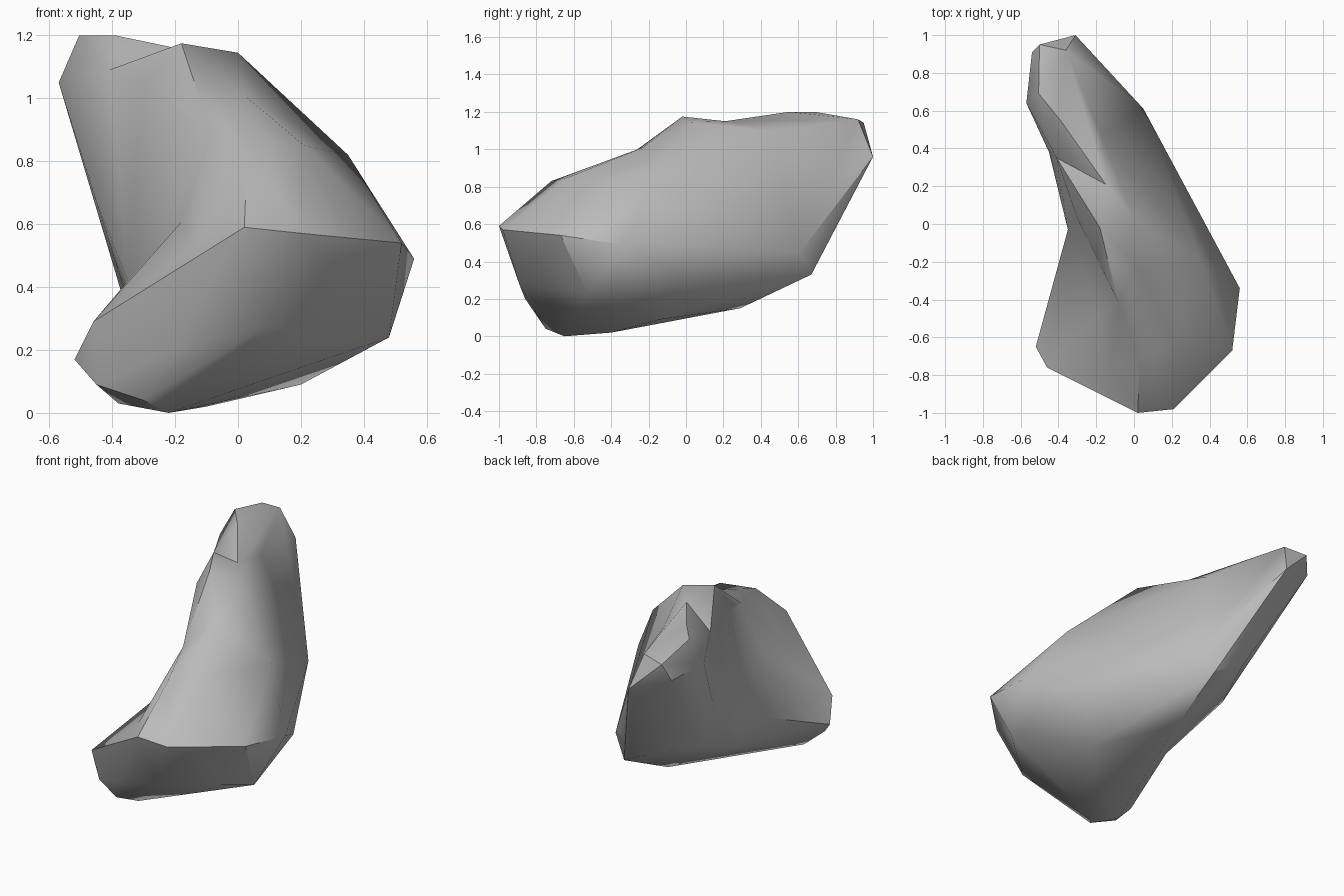
import bpy, bmesh, math

if "Cube" in bpy.data.objects:
    bpy.data.objects.remove(bpy.data.objects["Cube"])

stone = bpy.data.materials.new("grey stone")
stone.diffuse_color = (0.5, 0.5, 0.5, 1)
stone.use_nodes = True
stone.node_tree.nodes["Principled BSDF"].inputs["Base Color"].default_value = stone.diffuse_color

# corners that neighbouring lobes share
crest = [(-.18, -.02, 1.175), (0, .03, 1.145)]
shoulder = [(.35, -.18, .82), (.376, 0, .32), (.2, -.14, .09), (.56, -.34, .49)]
peak = [(.02, -.23, 1.01)]
brow = [(.03, -.72, .83), (.21, -.63, .85)]
front_edge = [(.02, -1, .59), (.21, -.98, .57), (.52, -.67, .54), (-.15, -.83, .48)]
neck_side = [(-.16, -.45, .63)]
rim = [(-.3, .03, 1.055), (-.19, -.19, .98), (-.085, -.41, .89)]
saddle = [(-.15, .21, 1.15), (-.17, .46, 1.095), (-.41, .35, 1.09)]
waist = [(-.35, -.03, .42), (-.3, -.07, .2)]
belly = [(-.1, -.4, .02), (-.08, .29, .15)]
keel = [(.05, .61, .45), (-.05, .67, .33), (-.23, .7, .42), (-.37, .35, .38)]
flank = [(-.45, .38, .67)]

# heavy front foot of the rock
foot = [(.48, -.53, .24), (-.46, -.76, .29), (-.52, -.65, .17), (-.45, -.7, .09),
        (-.38, -.6, .03), (-.22, -.65, 0), (-.3, -.75, .04), (-.2, -.86, .2),
        (.09, -.89, .275), (-.36, -.31, .17), (-.35, -.18, .27)]
# raised tip at the back
tip = [(-.31, 1, .96), (-.36, .92, 1.16), (-.5, .95, 1.142), (-.54, .91, 1.04),
       (-.57, .64, 1.05), (-.505, .69, 1.2), (-.39, .55, 1.2), (-.48, .45, .8)]


def lobe(name, points):
    """Convex stone chunk around a handful of corners."""
    bm = bmesh.new()
    for p in points:
        bm.verts.new(p)
    bmesh.ops.convex_hull(bm, input=bm.verts)
    loose = [v for v in bm.verts if not v.link_faces]
    bmesh.ops.delete(bm, geom=loose, context="VERTS")
    bmesh.ops.recalc_face_normals(bm, faces=bm.faces)
    me = bpy.data.meshes.new(name)
    bm.to_mesh(me)
    bm.free()
    me.materials.append(stone)
    ob = bpy.data.objects.new(name, me)
    bpy.context.collection.objects.link(ob)
    return ob


rock = lobe("rock", foot + front_edge + neck_side + shoulder + waist + belly)
others = [
    lobe("neck_lobe", front_edge + neck_side + brow + peak + rim[2:] + shoulder + waist[:1]),
    lobe("middle_lobe", rim + crest + peak + shoulder + saddle + waist + belly + keel + flank),
    lobe("tip_lobe", tip + saddle + keel + flank),
]

# fuse the lobes into one skin
for ob in others:
    mod = rock.modifiers.new("fuse", "BOOLEAN")
    mod.operation = "UNION"
    mod.solver = "EXACT"
    mod.object = ob
fused = bpy.data.meshes.new_from_object(
    rock.evaluated_get(bpy.context.evaluated_depsgraph_get()))
rock.modifiers.clear()
rock.data = fused
for ob in others:
    bpy.data.objects.remove(ob)

# tidy slivers along the seams
bm = bmesh.new()
bm.from_mesh(fused)
bmesh.ops.remove_doubles(bm, verts=bm.verts, dist=0.004)
bmesh.ops.triangulate(bm, faces=bm.faces)
bmesh.ops.recalc_face_normals(bm, faces=bm.faces)
bm.to_mesh(fused)
bm.free()

# soft shading with crisp ridges
bpy.context.view_layer.objects.active = rock
rock.select_set(True)
bpy.ops.object.shade_smooth_by_angle(angle=math.radians(35))
